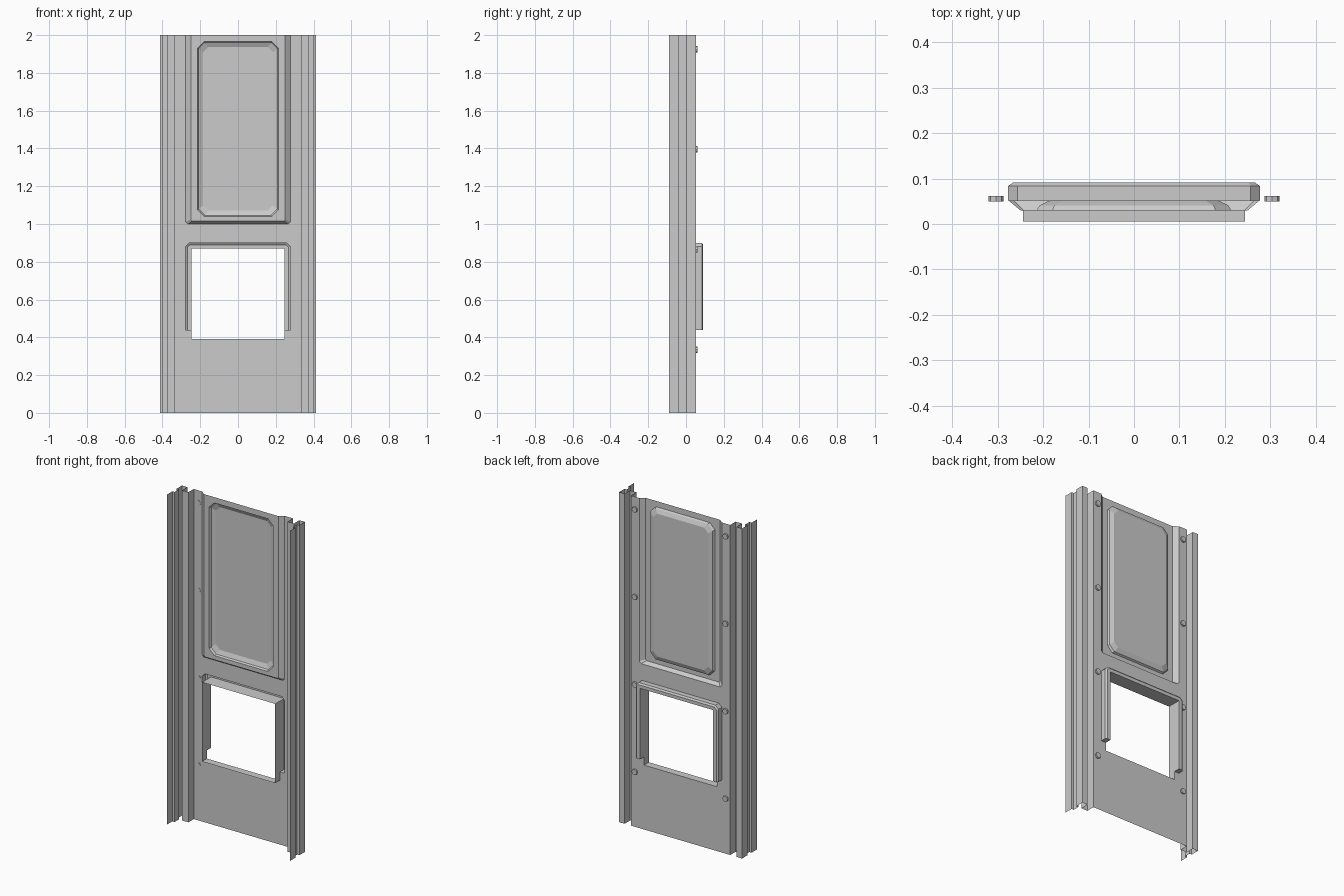
import bpy, bmesh
from mathutils import Matrix

if "Cube" in bpy.data.objects:
    bpy.data.objects.remove(bpy.data.objects["Cube"])

BACK = 0.052      # plate level
FLOOR = 0.03      # recess floor level


def finish(name, bm):
    bmesh.ops.remove_doubles(bm, verts=bm.verts, dist=1e-5)
    bmesh.ops.recalc_face_normals(bm, faces=bm.faces)
    me = bpy.data.meshes.new(name)
    bm.to_mesh(me)
    bm.free()
    ob = bpy.data.objects.new(name, me)
    bpy.context.collection.objects.link(ob)
    return ob


def mirrored(half):
    """Right half of a path, continued by its mirror image."""
    return half + [(-x, z) for x, z in reversed(half)]


def loft(bm, rings, closed=False):
    """Skin between rings given as (path of x,z points, y)."""
    rows = [[bm.verts.new((x, y, z)) for x, z in path] for path, y in rings]
    n = len(rows[0])
    for a, b in zip(rows, rows[1:]):
        for i in range(n if closed else n - 1):
            j = (i + 1) % n
            bm.faces.new((a[i], a[j], b[j], b[i]))


def fill(bm, loops, y):
    """Flat sheet at depth y; loops after the first are holes."""
    edges = []
    for loop in loops:
        vs = [bm.verts.new((x, y, z)) for x, z in loop]
        edges += [bm.edges.new((vs[i - 1], vs[i])) for i in range(len(vs))]
    bmesh.ops.triangle_fill(bm, edges=edges, use_beauty=True, normal=(0, 1, 0))
    bmesh.ops.dissolve_limit(bm, angle_limit=0.001, verts=bm.verts, edges=bm.edges)


def octagon(x, z0, z1, c):
    return mirrored([(x - c, z0), (x, z0 + c), (x, z1 - c), (x - c, z1)])


# shared outlines
recess_outer = mirrored([(0.277, 2.0), (0.277, 1.012), (0.265, 1.0)])
recess_inner = mirrored([(0.25, 2.0), (0.25, 1.022), (0.243, 1.015)])
frame_outer = mirrored([(0.277, 0.44), (0.277, 0.88), (0.257, 0.9)])
frame_bevel = mirrored([(0.267, 0.44), (0.267, 0.876), (0.253, 0.89)])
opening = mirrored([(0.245, 0.44), (0.245, 0.87), (0.245, 0.87)])
panel_edge = octagon(0.214, 1.04, 1.965, 0.034)

# flat main plate, notched for the recess and cut for the window
bm = bmesh.new()
fill(bm, [[(-0.333, 2), (-0.333, 0), (0.333, 0), (0.333, 2)] + recess_outer,
          frame_outer + [(-0.245, 0.44), (-0.245, 0.39), (0.245, 0.39), (0.245, 0.44)]], BACK)
finish("main_plate", bm)

# upper recess with its embossed panel
bm = bmesh.new()
loft(bm, [(recess_outer, BACK), (recess_inner, FLOOR)])
fill(bm, [recess_inner, panel_edge], FLOOR)
finish("upper_recess", bm)

bm = bmesh.new()
plateau = octagon(0.185, 1.072, 1.937, 0.028)
loft(bm, [(panel_edge, FLOOR), (octagon(0.208, 1.046, 1.959, 0.033), 0.041),
          (plateau, BACK)], closed=True)
fill(bm, [plateau], BACK)
finish("embossed_panel", bm)

# window frame pressed out of the back, with inner tube and sill
bm = bmesh.new()
loft(bm, [(frame_outer, BACK), (frame_outer, 0.084), (frame_bevel, 0.091),
          (opening, 0.091), (opening, BACK), (opening, 0.006)])
for s in (1, -1):
    cap = [(0.277, BACK), (0.277, 0.084), (0.267, 0.091), (0.245, 0.091), (0.245, BACK)]
    bm.faces.new([bm.verts.new((s * x, y, 0.44)) for x, y in cap])
sill = mirrored([(0.245, 0.44), (0.245, 0.39)])
loft(bm, [(sill, BACK), (sill, 0.006)])
finish("window_frame", bm)

# folded side channels
profile = [(0.333, BACK), (0.333, 0), (0.375, 0), (0.375, BACK), (0.412, BACK),
           (0.412, 0), (0.397, 0), (0.397, -0.04), (0.412, -0.04), (0.412, -0.091)]
for side, s in (("right", 1), ("left", -1)):
    bm = bmesh.new()
    rows = [[bm.verts.new((s * x, y, z)) for x, y in profile] for z in (0, 2)]
    for i in range(len(profile) - 1):
        bm.faces.new((rows[0][i], rows[0][i + 1], rows[1][i + 1], rows[1][i]))
    finish(side + "_side_channel", bm)

# rows of bolts
bm = bmesh.new()
for s in (1, -1):
    for i in range(4):
        place = Matrix.Translation((s * 0.304, 0.056, 0.335 + 0.53 * i))
        bmesh.ops.create_cone(bm, cap_ends=True, segments=8, radius1=0.017, radius2=0.017,
                              depth=0.012, matrix=place @ Matrix.Rotation(1.570796, 4, 'X'))
finish("bolts", bm)
